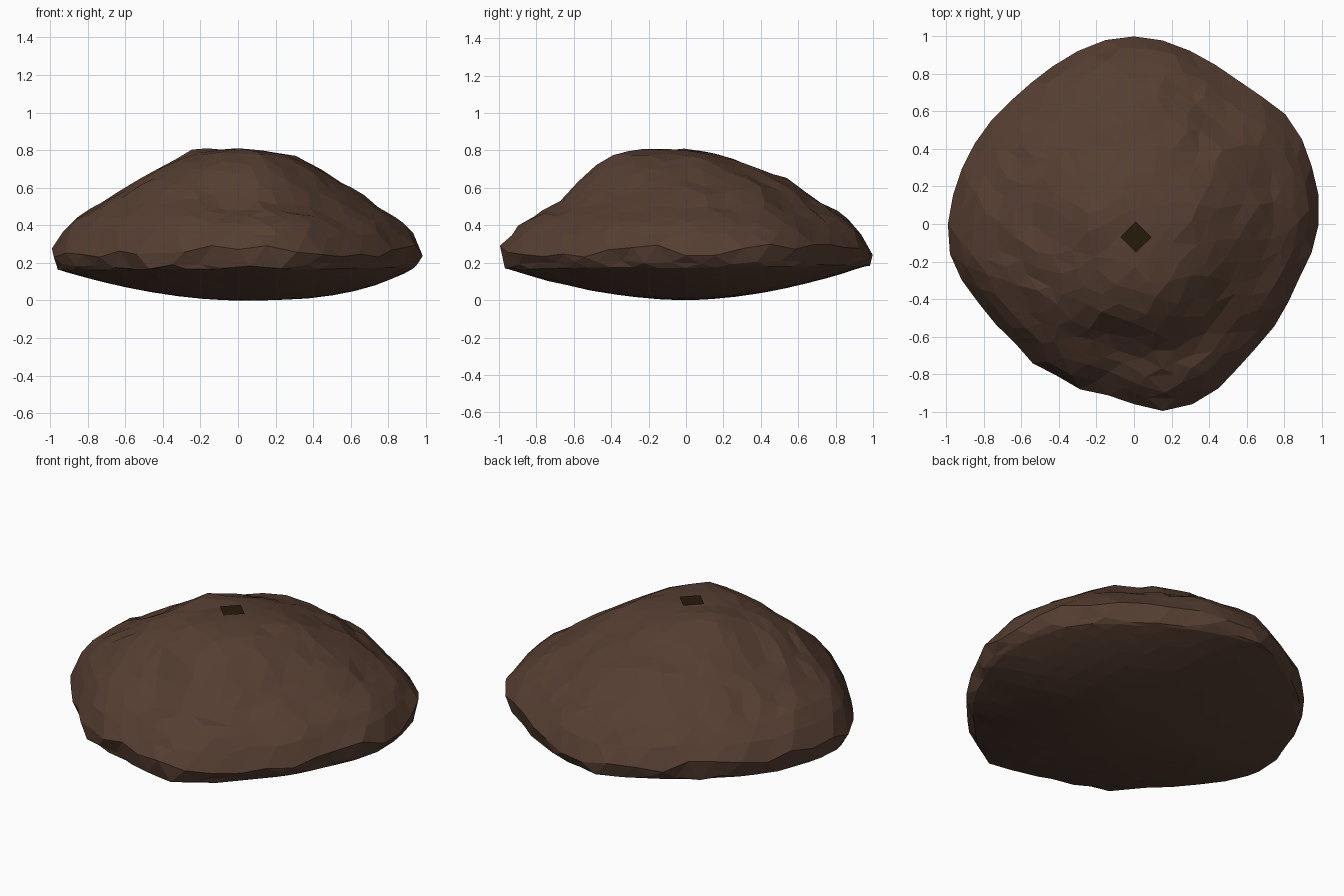
import bpy, bmesh, math, random
from mathutils import Vector, noise

if "Cube" in bpy.data.objects:
    bpy.data.objects.remove(bpy.data.objects["Cube"])

random.seed(4)

# outline of the rim seen from above, counter-clockwise
RIM = [(.99, .1), (.96, .25), (.86, .52), (.77, .62), (.6, .72), (.5, .81), (.36, .88),
       (.25, .95), (-.05, 1.0), (-.2, .965), (-.4, .86), (-.6, .7), (-.8, .5), (-.87, .39),
       (-.95, .2), (-.995, -.07), (-.97, -.2), (-.91, -.31), (-.8, -.45), (-.64, -.63),
       (-.58, -.67), (-.52, -.77), (-.42, -.8), (-.34, -.87), (-.2, -.89), (-.07, -.93),
       (.05, -.975), (.2, -1.0), (.39, -.92), (.49, -.84), (.6, -.7), (.68, -.63),
       (.77, -.51), (.86, -.32), (.97, -.08)]
POLAR = sorted((math.atan2(y, x) % math.tau, math.hypot(x, y)) for x, y in RIM)
POLAR = [(POLAR[-1][0] - math.tau, POLAR[-1][1])] + POLAR + [(POLAR[0][0] + math.tau, POLAR[0][1])]

# heights from centre to rim towards +x, +y, -x, -y
EAST, NORTH, WEST, SOUTH = (
    (.80, .80, .785, .765, .725, .675, .61, .54, .47, .405, .28),
    (.80, .79, .77, .74, .70, .66, .62, .545, .48, .41, .28),
    (.80, .81, .81, .785, .72, .655, .59, .53, .475, .42, .28),
    (.80, .81, .81, .805, .78, .73, .62, .50, .45, .40, .28))
SOUTH_WEST = (.80, .80, .80, .79, .765, .73, .68, .61, .53, .44, .28)


def mean(a, b):
    return [(p + q) / 2 for p, q in zip(a, b)]


SLOPES = [EAST, mean(EAST, NORTH), NORTH, mean(NORTH, WEST),
          WEST, SOUTH_WEST, SOUTH, mean(SOUTH, EAST)]
# depth and curve of the underside towards +x, +y, -x, -y
BASE = [(.2, 3), (.195, 1.8), (.175, 1.8), (.18, 1.85)]


def rim_radius(a):
    for (a0, r0), (a1, r1) in zip(POLAR, POLAR[1:]):
        if a0 <= a <= a1:
            return r0 + (r1 - r0) * (a - a0) / (a1 - a0)
    return 1.0


def around(a, table, height):
    """Blend the heights of the two nearest directions."""
    n = len(table)
    q = a / math.tau * n
    i, f = int(q) % n, q % 1
    f = f * f * (3 - 2 * f)
    return height(table[i]) * (1 - f) + height(table[(i + 1) % n]) * f


def top_height(a, t):
    i = min(int(t * 10), 9)
    return around(a, SLOPES, lambda s: s[i] + (s[i + 1] - s[i]) * (t * 10 - i))


def base_height(a, t):
    return around(a, BASE, lambda b: b[0] * t ** b[1])


def material(name, rgb):
    m = bpy.data.materials.new(name)
    m.diffuse_color = (*rgb, 1)
    m.use_nodes = True
    m.node_tree.nodes["Principled BSDF"].inputs["Base Color"].default_value = m.diffuse_color
    return m


def finish(name, bm, mat):
    mesh = bpy.data.meshes.new(name)
    bm.to_mesh(mesh)
    bm.free()
    mesh.materials.append(mat)
    obj = bpy.data.objects.new(name, mesh)
    bpy.context.collection.objects.link(obj)
    return obj


# boulder: sphere reshaped to a craggy mound over a shallow dished base
bm = bmesh.new()
bmesh.ops.create_icosphere(bm, subdivisions=4, radius=1)
for v in bm.verts:
    d = v.co.normalized()
    phi = math.acos(min(1, abs(d.z)))
    a = math.atan2(d.y, d.x) % math.tau
    on_rim = abs(d.z) < .02
    if d.z > 0 and not on_rim:
        t = .65 * phi / (math.pi / 2) + .35 * math.sin(phi)
        if .15 < t < .93:
            t += random.uniform(-.02, .02)
            a = (a + random.uniform(-.025, .025) / t) % math.tau
        z = top_height(a, min(t, 1))
        if t > .25:
            p = Vector((math.cos(a) * t, math.sin(a) * t, z))
            z += .015 * noise.noise(p * 5) + random.uniform(-.01, .01)
    elif on_rim:
        t, z = 1, .27 + random.uniform(-.04, .03)
    else:
        t = math.sin(phi) ** 1.2
        z = base_height(a, t)
        if d.z > -.2:
            t -= random.uniform(0, .025)
            z += random.uniform(-.01, .025)
    r = rim_radius(a) * t
    v.co = (r * math.cos(a), r * math.sin(a), z)
bmesh.ops.recalc_face_normals(bm, faces=bm.faces)
finish("boulder", bm, material("brown_stone", (.092, .048, .031)))

# small dark diamond patch lying on the summit
bm = bmesh.new()
c = [bm.verts.new((.01 + .083 * x, -.07 + .083 * y, .812))
     for x, y in ((1, 0), (0, 1), (-1, 0), (0, -1))]
bm.faces.new(c)
finish("summit_patch", bm, material("dark_olive", (.02, .011, .003)))
